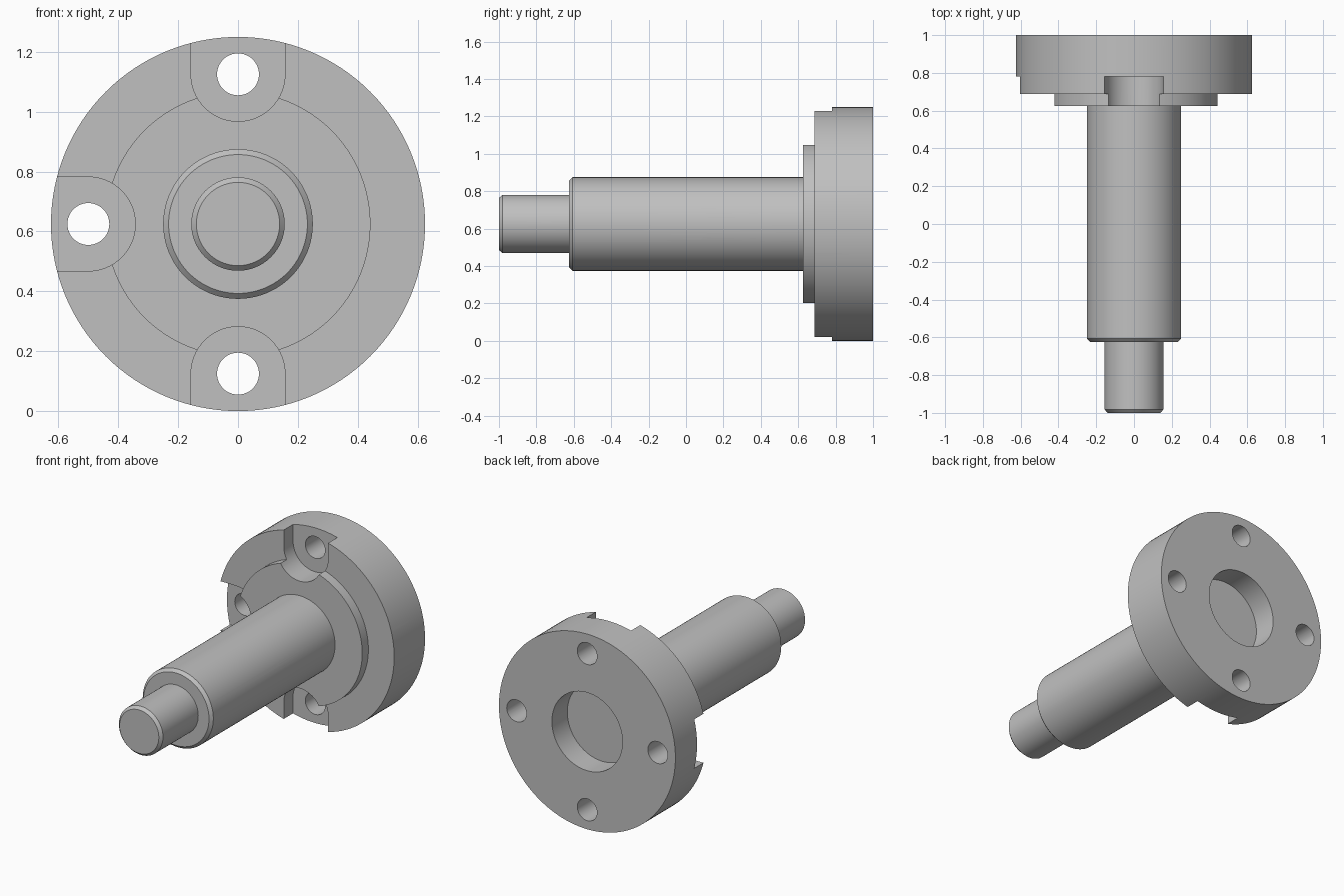
import bpy, bmesh, math
from mathutils import Matrix, Vector

if "Cube" in bpy.data.objects:
    bpy.data.objects.remove(bpy.data.objects["Cube"])

AXIS_Z = 0.625
SEG = 128
CENTRE = Matrix.Translation((0, 0, AXIS_Z))


def make_object(name, bm):
    bmesh.ops.recalc_face_normals(bm, faces=bm.faces[:])
    mesh = bpy.data.meshes.new(name)
    bm.to_mesh(mesh)
    bm.free()
    obj = bpy.data.objects.new(name, mesh)
    bpy.context.collection.objects.link(obj)
    return obj


def lathe(name, profile):
    """Solid of revolution about the y axis from (radius, y) points."""
    bm = bmesh.new()
    rings = []
    for r, y in profile:
        rings.append([bm.verts.new((r * math.cos(a), y, AXIS_Z + r * math.sin(a)))
                      for a in (2 * math.pi * i / SEG for i in range(SEG))])
    for lo, hi in zip(rings, rings[1:]):
        for i in range(SEG):
            j = (i + 1) % SEG
            bm.faces.new((lo[i], lo[j], hi[j], hi[i]))
    bm.faces.new(rings[0])
    bm.faces.new(rings[-1])
    return make_object(name, bm)


def arc(cx, r, start, end, n=32):
    return [(cx + r * math.cos(start + (end - start) * i / n),
             r * math.sin(start + (end - start) * i / n)) for i in range(n + 1)]


def prism(name, outline, low, high, matrix):
    bm = bmesh.new()
    face = bm.faces.new([bm.verts.new((x, y, low)) for x, y in outline])
    top = bmesh.ops.extrude_face_region(bm, geom=[face])["geom"]
    bmesh.ops.translate(bm, vec=Vector((0, 0, high - low)),
                        verts=[v for v in top if isinstance(v, bmesh.types.BMVert)])
    bm.transform(matrix)
    return make_object(name, bm)


def cut(target, cutter):
    mod = target.modifiers.new("cut", 'BOOLEAN')
    mod.operation = 'DIFFERENCE'
    mod.solver = 'EXACT'
    mod.object = cutter
    bpy.context.view_layer.objects.active = target
    bpy.ops.object.modifier_apply(modifier=mod.name)
    bpy.data.objects.remove(cutter, do_unlink=True)


# Stepped shaft, raised boss and flange with a round recess in its back
body = lathe("flanged_shaft", [
    (0.139, -1.0), (0.156, -0.982), (0.156, -0.625), (0.232, -0.625),
    (0.25, -0.607), (0.25, 0.625), (0.4425, 0.625), (0.4425, 0.6875),
    (0.625, 0.6875), (0.625, 1.0), (0.25, 1.0), (0.25, 0.844)])

# Four open-ended bolt seats, each with a through hole
seat = arc(0.5, 0.157, math.pi / 2, 3 * math.pi / 2) + [(0.75, -0.157), (0.75, 0.157)]
hole = arc(0.5, 0.07, 0, 2 * math.pi, 48)[:-1]
for k in range(4):
    turn = CENTRE @ Matrix.Rotation(k * math.pi / 2, 4, 'Y') @ Matrix.Rotation(-math.pi / 2, 4, 'X')
    cut(body, prism("seat_cutter", seat, 0.5, 0.781, turn))
    cut(body, prism("hole_cutter", hole, 0.7, 1.1, turn))

# Round-ended keyway along the right side of the shaft
keyway = (arc(0.031, 0.094, -math.pi / 2, math.pi / 2)
          + arc(-0.625, 0.094, math.pi / 2, 3 * math.pi / 2))
to_side = CENTRE @ Matrix(((0, 0, 1, 0), (1, 0, 0, 0), (0, 1, 0, 0), (0, 0, 0, 1)))
cut(body, prism("keyway_cutter", keyway, 0.15, 0.35, to_side))

# Plain grey metal
grey = bpy.data.materials.new("grey_metal")
grey.diffuse_color = (0.53, 0.53, 0.53, 1)
grey.use_nodes = True
grey.node_tree.nodes["Principled BSDF"].inputs["Base Color"].default_value = grey.diffuse_color
body.data.materials.clear()
body.data.materials.append(grey)

bpy.ops.object.select_all(action='DESELECT')
body.select_set(True)
bpy.context.view_layer.objects.active = body
bpy.ops.object.shade_smooth_by_angle(angle=math.radians(30))
